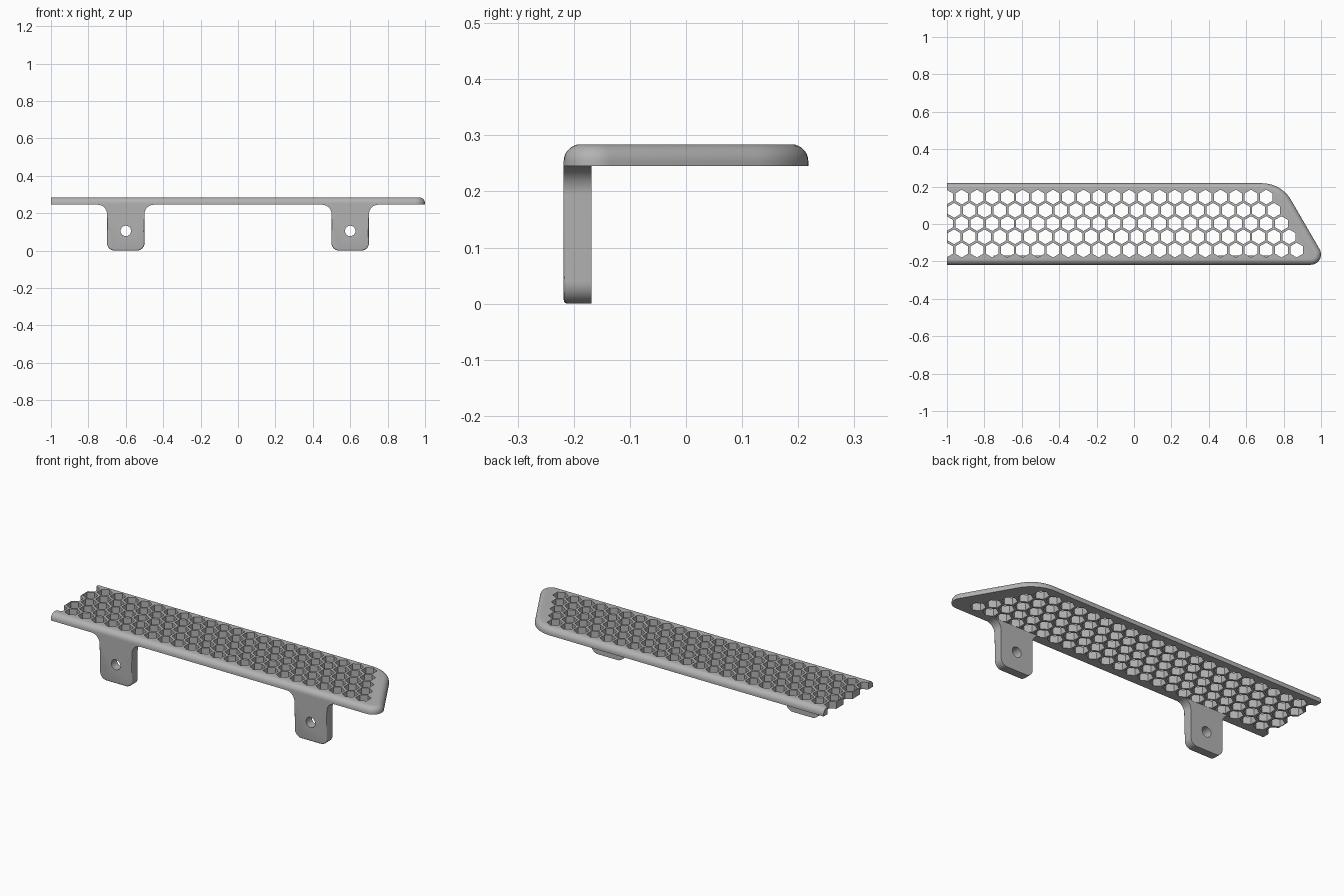
import bpy, bmesh
from math import sin, cos, pi, radians
from mathutils import Vector

cube = bpy.data.objects.get("Cube")
if cube:
    bpy.data.objects.remove(cube)

HALF_DEPTH, PLATE_BASE, PLATE_TOP = 0.218, 0.245, 0.284
LEG_THICK = 0.05

grey = bpy.data.materials.new("plain_grey")
grey.use_nodes = True
colour = (0.45, 0.45, 0.45, 1)
grey.diffuse_color = colour
grey.node_tree.nodes["Principled BSDF"].inputs["Base Color"].default_value = colour


def arc(cx, cy, r, start, end, steps=10):
    """Points on an arc, angles in degrees."""
    angles = [radians(start + (end - start) * i / steps) for i in range(steps + 1)]
    return [(cx + r * cos(a), cy + r * sin(a)) for a in angles]


def prism(bm, points, direction):
    """Extrude a closed polygon of 3D points along a direction."""
    face = bm.faces.new([bm.verts.new(p) for p in points])
    grown = bmesh.ops.extrude_face_region(bm, geom=[face])["geom"]
    verts = [g for g in grown if isinstance(g, bmesh.types.BMVert)]
    bmesh.ops.translate(bm, verts=verts, vec=direction)


def make(name, bm):
    bmesh.ops.recalc_face_normals(bm, faces=bm.faces)
    mesh = bpy.data.meshes.new(name)
    bm.to_mesh(mesh)
    bm.free()
    mesh.materials.append(grey)
    obj = bpy.data.objects.new(name, mesh)
    bpy.context.collection.objects.link(obj)
    return obj


def cut(obj, cutter):
    """Subtract the cutter, then smooth only the rounded surfaces."""
    bpy.ops.object.select_all(action="DESELECT")
    obj.select_set(True)
    bpy.context.view_layer.objects.active = obj
    mod = obj.modifiers.new("holes", "BOOLEAN")
    mod.operation, mod.solver, mod.object = "DIFFERENCE", "EXACT", cutter
    bpy.ops.object.modifier_apply(modifier=mod.name)
    bpy.data.objects.remove(cutter)
    bpy.ops.object.shade_smooth_by_angle(angle=radians(35))


# Plate: cut square at the right end, slanted and rounded at the left end
nose, shoulder = 0.055, 0.18
outline = [(-1, -HALF_DEPTH)]
outline += arc(1 - nose, -HALF_DEPTH + nose, nose, -90, 30)
outline += arc(0.684, HALF_DEPTH - shoulder, shoulder, 30, 90)
outline += [(-1, HALF_DEPTH)]
bm = bmesh.new()
prism(bm, [(x, y, PLATE_BASE) for x, y in outline], (0, 0, PLATE_TOP - PLATE_BASE))
rim = [e for e in bm.edges
       if all(v.co.z > PLATE_TOP - 0.001 for v in e.verts)
       and any(v.co.x > -0.99 for v in e.verts)]
bmesh.ops.bevel(bm, geom=rim, offset=0.03, segments=7, profile=0.5, affect="EDGES")
plate = make("perforated_plate", bm)

# Honeycomb holes: five staggered rows, each ending further out towards the front
PITCH, HEX_RADIUS = 0.0814, 0.0395
bm = bmesh.new()
for row in range(5):
    x = 0.707 + row * PITCH / 2
    y = 0.144 - row * 0.0708
    while x > -1.03:
        corners = arc(x, y, HEX_RADIUS, 30, 330, 5)
        prism(bm, [(a, b, 0.2) for a, b in corners], (0, 0, 0.2))
        x -= PITCH
cut(plate, make("hole_cutter", bm))

# Mounting legs: rounded tabs that flare into the plate, each with a screw hole
half, corner, flare = 0.1, 0.04, 0.05
right_side = arc(half - corner, corner, corner, -90, 0)
right_side += arc(half + flare, PLATE_BASE - flare, flare, 180, 90)
profile = right_side + [(-x, z) for x, z in reversed(right_side)]
for name, cx in (("right_leg", -0.6), ("left_leg", 0.6)):
    bm = bmesh.new()
    prism(bm, [(cx + x, -HALF_DEPTH, z) for x, z in profile], (0, LEG_THICK, 0))
    front = [e for e in bm.edges
             if all(v.co.y < -HALF_DEPTH + 0.001 and v.co.z < 0.2 for v in e.verts)]
    bmesh.ops.bevel(bm, geom=front, offset=0.007, segments=3, profile=0.5, affect="EDGES")
    leg = make(name, bm)
    bm = bmesh.new()
    circle = arc(cx, 0.105, 0.028, 0, 348.75, 31)
    prism(bm, [(x, -0.3, z) for x, z in circle], (0, 0.2, 0))
    cut(leg, make("screw_cutter", bm))
